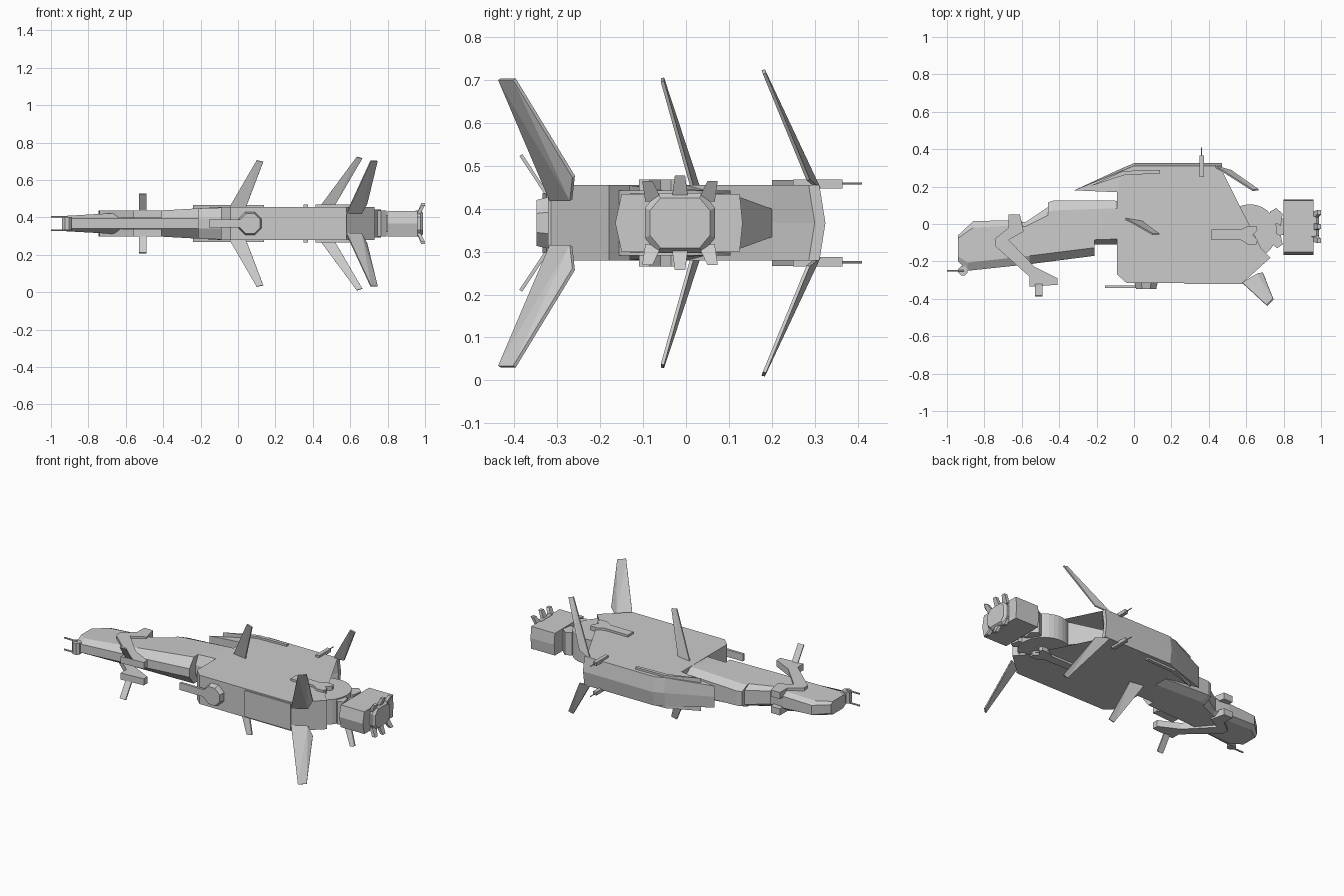
import bpy, bmesh, math
from mathutils import Vector, Matrix

if "Cube" in bpy.data.objects:
    bpy.data.objects.remove(bpy.data.objects["Cube"], do_unlink=True)

MID = 0.367      # height of the symmetry plane
TOP = 0.088      # half thickness of the main hull

metal = bpy.data.materials.new("hull_grey")
metal.use_nodes = True
GREY = (0.6, 0.6, 0.6, 1)
metal.diffuse_color = GREY
metal.node_tree.nodes["Principled BSDF"].inputs["Base Color"].default_value = GREY


def finish(name, bm):
    bmesh.ops.recalc_face_normals(bm, faces=bm.faces)
    mesh = bpy.data.meshes.new(name)
    bm.to_mesh(mesh)
    bm.free()
    mesh.materials.append(metal)
    ob = bpy.data.objects.new(name, mesh)
    bpy.context.collection.objects.link(ob)
    return ob


def loft(name, rings):
    """Closed skin through rings of equal length; z is measured from MID."""
    bm = bmesh.new()
    loops = [[bm.verts.new((x, y, z + MID)) for x, y, z in r] for r in rings]
    for a, b in zip(loops, loops[1:]):
        for i in range(len(a)):
            j = (i + 1) % len(a)
            bm.faces.new((a[i], a[j], b[j], b[i]))
    caps = [bm.faces.new(loops[0]), bm.faces.new(loops[-1])]
    bmesh.ops.triangulate(bm, faces=caps)
    return finish(name, bm)


def slab(name, outline, low, high):
    return loft(name, [[(x, y, z) for x, y in outline] for z in (low, high)])


def pair(name, outline, low, high):
    """The same plate on the upper and the lower side."""
    slab("upper_" + name, outline, low, high)
    slab("lower_" + name, outline, -high, -low)


def rod(name, a, b, r1, r2=None, sides=8):
    a, b = Vector(a), Vector(b)
    d = b - a
    bm = bmesh.new()
    rot = d.to_track_quat('Z', 'Y').to_matrix().to_4x4()
    m = Matrix.Translation((a + b) / 2 + Vector((0, 0, MID))) @ rot
    m = m @ Matrix.Rotation(math.pi / sides, 4, 'Z')
    bmesh.ops.create_cone(bm, cap_ends=True, segments=sides, radius1=r1,
                          radius2=r1 if r2 is None else r2, depth=d.length, matrix=m)
    return finish(name, bm)


def fin(name, pts, thick=0.008):
    """Thin blade above the hull and its mirror image below."""
    p = [Vector(q) for q in pts]
    n = (p[1] - p[0]).cross(p[-1] - p[0]).normalized() * thick / 2
    for side, s in (("upper", 1), ("lower", -1)):
        loft(side + "_" + name, [[(v.x, v.y, s * v.z) for v in (q + k * n for q in p)]
                                 for k in (-1, 1)])


# Main hull with its side pod and V-shaped stern cut
hull = [(-.09, -.27), (-.04, -.315), (.58, -.315), (.73, -.18), (.68, -.13), (.38, -.14),
        (.21, 0), (.39, .2), (.47, .3), (.47, .325), (0, .325), (-.06, .3), (-.32, .18),
        (-.09, .17), (-.09, .11), (-.09, -.11)]


def hull_ring(s):
    return [(x, y - (.014 if y > .29 else 0) * abs(s),
             s * (.065 if x < -.2 else TOP)) for x, y in hull]


loft("main_hull", [hull_ring(s) for s in (-1, 0, 1)])

# Sunken stern deck, sloping away toward the back
deck = [(.21, 0, TOP), (.38, -.14, TOP), (.68, -.13, .075), (.66, -.02, .075),
        (.55, .09, .073), (.39, .2, .033)]
loft("stern_deck", [[(x, y, s * h) for x, y, h in deck] for s in (-1, 1)])
rod("stern_drum", (.62, -.04, -.076), (.62, -.04, .076), .145, sides=32)

# Neck and nose: thin at the rim, thick along the spine
neck = [(-.94, -.06), (-.86, .015), (-.67, .02), (-.58, .01), (-.46, .09), (-.46, .115),
        (-.43, .125), (-.1, .125), (.02, .09), (.02, -.11), (-.21, -.11), (-.21, -.17),
        (-.56, -.215), (-.89, -.25), (-.94, -.2)]


def neck_ring(s, inner):
    ring = []
    for x, y in neck:
        axis = -.11 * -x / .94
        h = .04 + .048 * min(1, (x + .94) / .85)
        if inner:
            ring.append((x, axis + (y - axis) * .7, s * h))
        else:
            ring.append((x, y, s * (.026 if y < axis else h * .65)))
    return ring


loft("neck", [neck_ring(-1, True), neck_ring(-1, False),
              neck_ring(1, False), neck_ring(1, True)])

# Bent claw arms on both sides of the nose
claw = [(-.67, .05), (-.61, .05), (-.59, -.04), (-.67, -.085), (-.53, -.23), (-.41, -.29),
        (-.41, -.325), (-.56, -.335), (-.56, -.28), (-.74, -.12), (-.745, -.08), (-.67, -.02)]
pair("claw_arm", claw, .03, .07)

# Blades
fin("claw_fin", [(-.53, -.32, .06), (-.49, -.32, .06), (-.49, -.385, .158), (-.53, -.385, .158)])
fin("mid_fin", [(-.05, .03, .08), (.04, .015, .08), (.135, -.055, .33), (.1, -.055, .338)])
fin("back_fin", [(.43, .31, .08), (.52, .285, .1), (.665, .183, .348), (.635, .18, .357)])
fin("front_fin", [(.58, -.315, .053), (.66, -.268, .053), (.69, -.262, .108),
                  (.745, -.4, .335), (.71, -.435, .335)])

# Raised deck plates
key = [(.415, -.03), (.57, -.03), (.61, -.01), (.655, -.01), (.66, -.035), (.635, -.06),
       (.66, -.085), (.655, -.11), (.61, -.11), (.57, -.085), (.415, -.085)]
pair("key_plate", key, .06, .101)
pair("pod_plate", [(-.24, .2), (-.06, .283), (.14, .29), (.14, .27), (-.05, .262)], .06, .1)
slab("side_strip", [(.27, -.322), (.58, -.322), (.58, -.31), (.27, -.31)], -.08, .08)

# Side cannon: octagonal mount and flat barrel
rod("cannon_mount", (.065, -.31, 0), (.065, -.348, 0), .068, .058)
slab("cannon_barrel", [(-.155, -.343), (.05, -.343), (.05, -.328), (-.155, -.328)], -.022, .022)

# Pod guns, nose turret and its barrels
pair("pod_gun", [(.35, .25), (.373, .25), (.373, .365), (.35, .365)], .08, .101)
rod("nose_turret", (-.915, -.25, -.035), (-.915, -.25, .035), .027)
for side, s in (("upper", 1), ("lower", -1)):
    rod(side + "_pod_barrel", (.36, .36, s * .092), (.36, .41, s * .092), .003)
    rod(side + "_nose_barrel", (-.91, -.25, s * .036), (-1, -.25, s * .036), .005)

# Coupling between hull and engine
slab("coupling_core", [(.72, -.06), (.81, -.06), (.81, .03), (.72, .03)], -.045, .045)
slab("coupling_back", [(.725, .065), (.76, .085), (.795, .055), (.785, -.01), (.75, .01)],
     -.07, .07)
slab("coupling_front", [(.735, -.045), (.785, -.06), (.795, -.11), (.765, -.13), (.73, -.1)],
     -.07, .07)

# Engine block, nozzle and prongs
block = [(-.165, 0), (-.15, .068), (.125, .068), (.132, 0), (.125, -.068), (-.15, -.068)]
loft("engine_block", [[(x, y, z) for y, z in block] for x in (.8, .96)])


def nozzle_ring(x, w, h):
    c = [(1, .5), (.65, 1), (-.65, 1), (-1, .5), (-1, -.5), (-.65, -1), (.65, -1), (1, -.5)]
    return [(x, -.014 + w * a, h * b) for a, b in c]


loft("engine_nozzle", [nozzle_ring(.95, .082, .07), nozzle_ring(.975, .082, .07),
                       nozzle_ring(.99, .07, .058)])
for i, (y, lean, tip) in enumerate([(-.075, -.015, .098), (-.014, 0, .11), (.047, .015, .098)]):
    for side, s in (("upper", 1), ("lower", -1)):
        rings = []
        for x, dy, z, w in ((.965, 0, .05, .02), (.99, lean, tip, .012)):
            rings.append([(x + e, y + dy + f * w, s * z)
                          for e, f in ((-.01, -1), (.01, -1), (.01, 1), (-.01, 1))])
        loft(f"{side}_prong_{i + 1}", rings)
